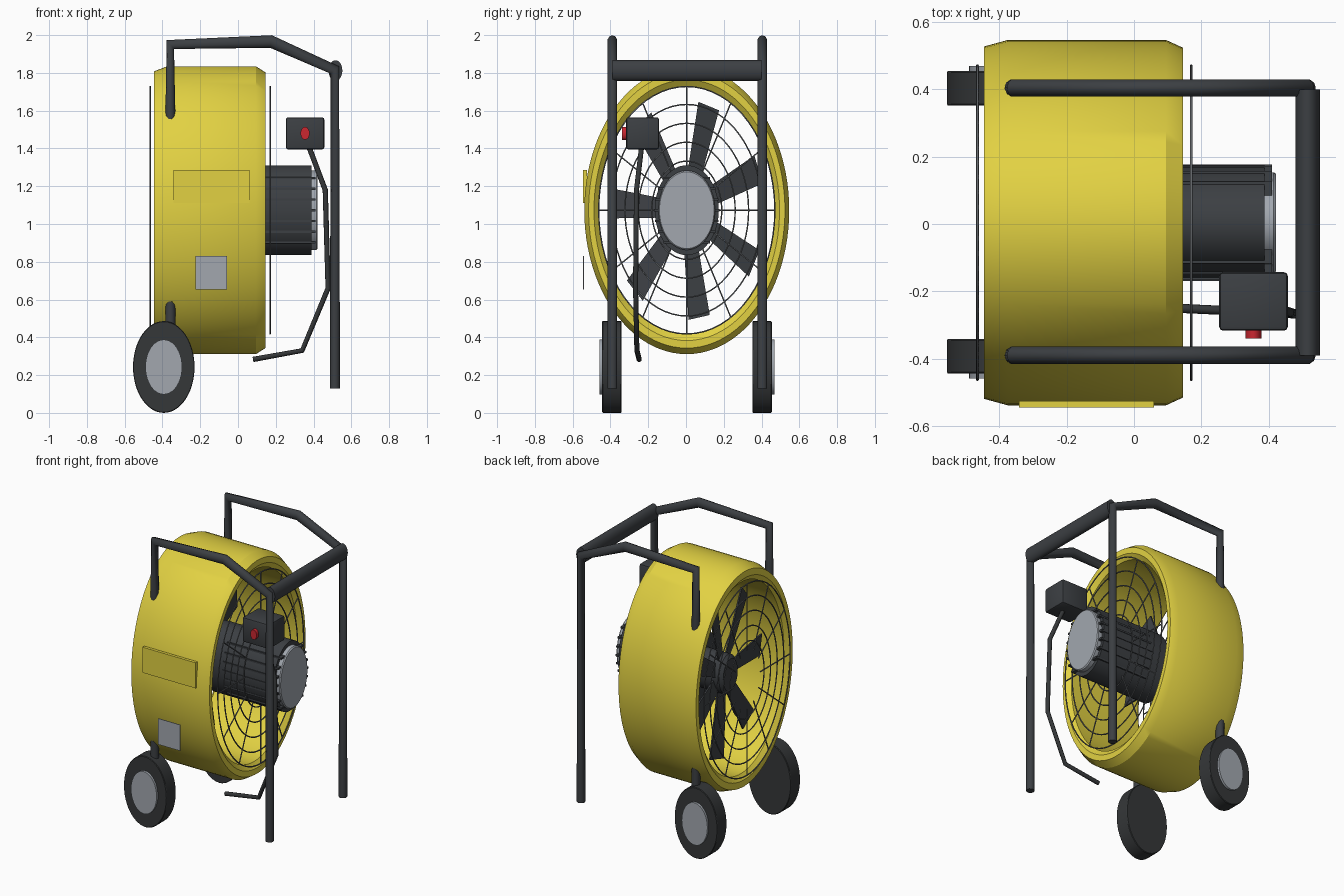
import bpy, bmesh, math
from mathutils import Matrix, Vector

if "Cube" in bpy.data.objects:
    bpy.data.objects.remove(bpy.data.objects["Cube"])

Y0, Z0, KY = 0.004, 1.073, 0.712      # drum axis and its sideways squash


def material(name, rgb):
    m = bpy.data.materials.new(name)
    m.diffuse_color = (*rgb, 1)
    m.use_nodes = True
    m.node_tree.nodes["Principled BSDF"].inputs["Base Color"].default_value = m.diffuse_color
    return m


YELLOW = material("yellow_paint", (0.76, 0.64, 0.055))
DARK = material("dark_steel", (0.045, 0.05, 0.056))
GREY = material("grille_wire", (0.13, 0.14, 0.15))
BLACK = material("black_rubber", (0.035, 0.038, 0.04))
SILVER = material("silver", (0.36, 0.39, 0.43))
RED = material("red", (0.6, 0.02, 0.03))


def finish(name, bm, mat, smooth=True):
    bmesh.ops.recalc_face_normals(bm, faces=bm.faces)
    me = bpy.data.meshes.new(name)
    bm.to_mesh(me)
    bm.free()
    ob = bpy.data.objects.new(name, me)
    bpy.context.collection.objects.link(ob)
    me.materials.append(mat)
    if smooth:
        bpy.ops.object.select_all(action='DESELECT')
        bpy.context.view_layer.objects.active = ob
        ob.select_set(True)
        bpy.ops.object.shade_smooth_by_angle(angle=math.radians(30))
    return ob


def lathe(name, profile, mat, place, seg=64, closed=False):
    """Revolve (axial, radius) points; place maps (axial, u, v) to the world."""
    bm = bmesh.new()
    rings = [[bm.verts.new(place(a, r * math.cos(2 * math.pi * i / seg),
                                 r * math.sin(2 * math.pi * i / seg)))
              for i in range(seg)] for a, r in profile]
    pairs = list(zip(rings, rings[1:]))
    if closed:
        pairs.append((rings[-1], rings[0]))
    else:
        bm.faces.new(rings[0])
        bm.faces.new(rings[-1])
    for p, q in pairs:
        for i in range(seg):
            j = (i + 1) % seg
            bm.faces.new((p[i], p[j], q[j], q[i]))
    return finish(name, bm, mat)


def axial(a, u, v):                    # round parts on the fan axis
    return (a, Y0 + KY * u, Z0 + v)


def box(name, x, y, z, mat, bevel=0):
    bm = bmesh.new()
    size = (x[1] - x[0], y[1] - y[0], z[1] - z[0])
    mid = [(p[0] + p[1]) / 2 for p in (x, y, z)]
    bmesh.ops.create_cube(bm, size=1, matrix=Matrix.Translation(mid) @ Matrix.Diagonal((*size, 1)))
    if bevel:
        bmesh.ops.bevel(bm, geom=bm.edges[:], offset=bevel, segments=2, profile=0.5, affect='EDGES')
    return finish(name, bm, mat, bool(bevel))


def tube(name, paths, radius, mat, res=3, tall=1.0):
    """Bevelled poly curves; tall stretches the section along z."""
    cu = bpy.data.curves.new(name, 'CURVE')
    cu.dimensions = '3D'
    cu.bevel_depth = radius
    cu.bevel_resolution = res
    cu.use_fill_caps = True
    for pts, loop in paths:
        sp = cu.splines.new('POLY')
        sp.points.add(len(pts) - 1)
        for p, (x, y, z) in zip(sp.points, pts):
            p.co = (x, y, z / tall, 1)
        sp.use_cyclic_u = loop
        sp.use_smooth = True
    cu.materials.append(mat)
    ob = bpy.data.objects.new(name, cu)
    ob.scale.z = tall
    bpy.context.collection.objects.link(ob)
    return ob


# Drum housing, open at both ends
lathe("drum_housing", [(-0.445, 0.735), (-0.375, 0.762), (0.095, 0.762), (0.145, 0.73),
                       (0.145, 0.69), (0.12, 0.655), (-0.42, 0.655), (-0.445, 0.69)],
      YELLOW, axial, 96, True)

# Wire grilles: concentric rings and spokes
for name, gx in (("front_grille", 0.17), ("rear_grille", -0.465)):
    wires = []
    for r in (0.26, 0.36, 0.46, 0.56, 0.655):
        wires.append(([axial(gx, r * math.cos(t * math.pi / 32), r * math.sin(t * math.pi / 32))
                       for t in range(64)], True))
    for k in range(12):
        c, s = math.cos(k * math.pi / 6), math.sin(k * math.pi / 6)
        wires.append(([axial(gx, r * c, r * s) for r in (0.2, 0.655)], False))
    tube(name, wires, 0.0042, GREY, res=1)

# Motor with end cap and side fins
lathe("motor_body", [(-0.15, 0.2), (-0.135, 0.238), (0.388, 0.238)], DARK, axial)
lathe("motor_cap", [(0.385, 0.21), (0.415, 0.21), (0.422, 0.203)], SILVER, axial)
for i in range(-3, 4):
    h = i * 0.057
    w = KY * math.sqrt(0.238 ** 2 - h ** 2) + 0.004
    box("motor_fin", (0.0, 0.41), (Y0 - w, Y0 + w), (Z0 + h - 0.006, Z0 + h + 0.006), DARK)

# Fan hub and seven pitched blades
lathe("fan_hub", [(-0.34, 0.11), (-0.32, 0.135), (-0.14, 0.135)], DARK, axial, 40)
bm = bmesh.new()
for k in range(7):
    a = math.radians(73.5 + k * 360 / 7)
    out, side = Vector((math.cos(a), math.sin(a))), Vector((-math.sin(a), math.cos(a)))
    layers = []
    for t in (-0.005, 0.005):
        layer = []
        for r, hw, sg in ((0.1, 0.045, -1), (0.575, 0.08, -1), (0.575, 0.08, 1), (0.1, 0.045, 1)):
            p = out * r + side * hw * sg
            layer.append(bm.verts.new(axial(-0.28 + t + sg * hw * 0.15, p.x, p.y)))
        layers.append(layer)
    lo, hi = layers
    bm.faces.new(lo)
    bm.faces.new(hi)
    for i in range(4):
        j = (i + 1) % 4
        bm.faces.new((lo[i], lo[j], hi[j], hi[i]))
finish("fan_blades", bm, DARK, False)

# Frame tubes, wheel stubs and wheels on both sides
for label, s in (("right", -1), ("left", 1)):
    y = 0.007 + s * 0.397
    tube(label + "_frame", [([(0.513, y, 0.13), (0.513, y, 1.815), (0.175, y, 1.966),
                              (-0.358, y, 1.95), (-0.358, y, 1.545)], False)],
         0.027, DARK, tall=1.25)
    tube(label + "_wheel_stub", [([(-0.358, y, 0.25), (-0.358, y, 0.6)], False)], 0.027, DARK)

    def wheel(a, u, v):
        return (-0.393 + 0.67 * u, 0.005 + s * a, 0.243 + v)
    lathe(label + "_tyre", [(0.347, 0.239), (0.351, 0.243), (0.445, 0.243), (0.449, 0.239)],
          BLACK, wheel, 48)
    lathe(label + "_wheel_hub", [(0.44, 0.145), (0.464, 0.145)], SILVER, wheel, 40)

# Push handle
lathe("push_handle", [(-0.39, 0.055), (0.40, 0.055)], DARK,
      lambda a, u, v: (0.516 + 0.66 * u, a, 1.812 + v), 32)

# Switch box, red button and cable
box("switch_box", (0.253, 0.457), (-0.317, -0.143), (1.395, 1.565), DARK, 0.012)
lathe("red_button", [(-0.31, 0.034), (-0.34, 0.034)], RED,
      lambda a, u, v: (0.355 + 0.7 * u, a, 1.48 + v), 24)
tube("power_cable", [([(0.375, -0.235, 1.41), (0.462, -0.262, 1.18), (0.477, -0.267, 0.66),
                       (0.34, -0.26, 0.33), (0.08, -0.248, 0.283)], False)], 0.014, BLACK)

# Side plates
box("side_panel", (-0.342, 0.06), (-0.545, -0.525), (1.112, 1.287), YELLOW)
box("rating_plate", (-0.224, -0.058), (-0.545, -0.541), (0.652, 0.83), SILVER)
